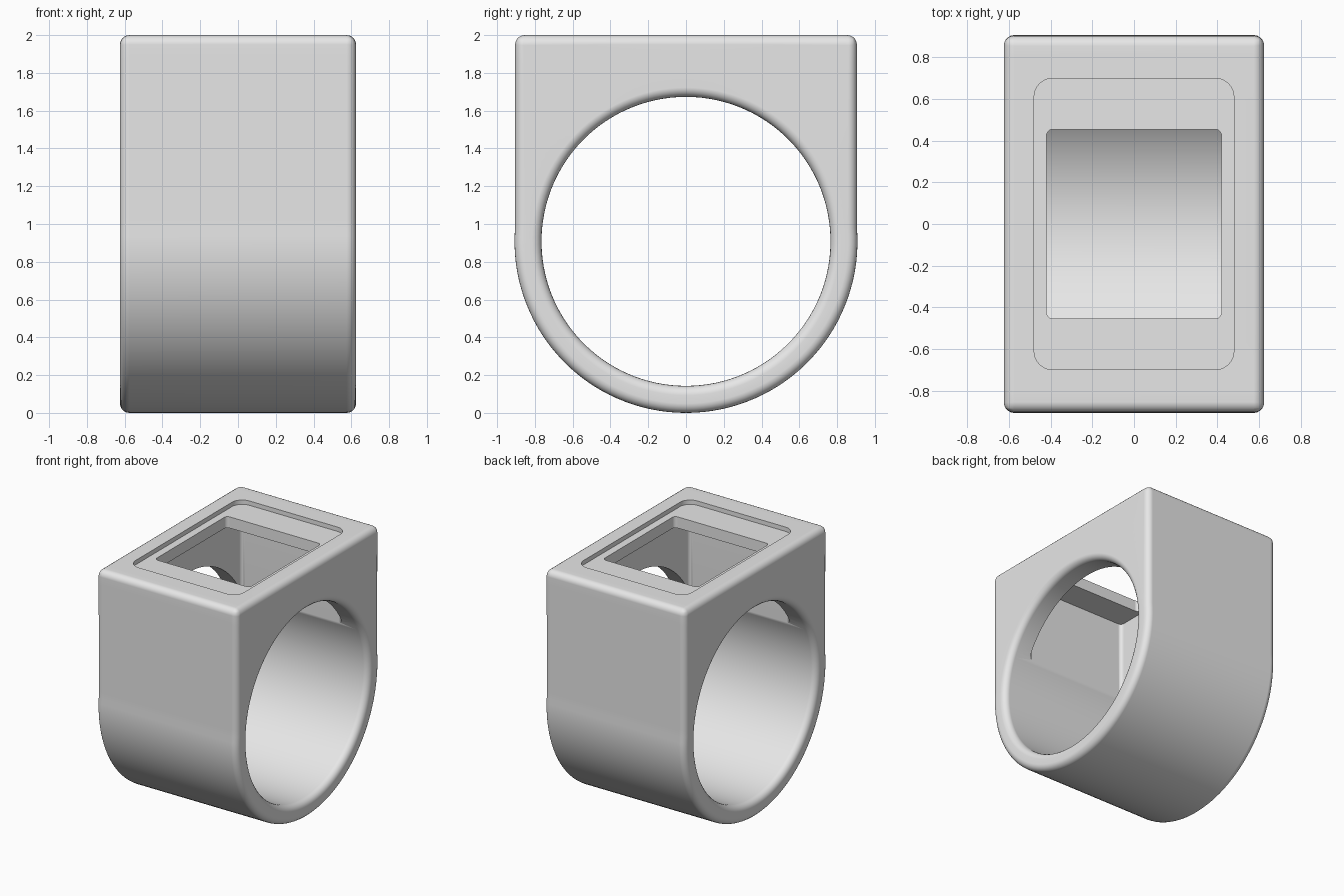
import bpy, bmesh
from math import sin, cos, pi, atan2, asin, radians

cube = bpy.data.objects.get("Cube")
if cube:
    bpy.data.objects.remove(cube, do_unlink=True)

HALF_X, HALF_Y, TOP = 0.625, 0.905, 2.0     # block
OUTER_R, HOLE_R, AXIS_Z = 0.908, 0.765, 0.908   # band


def make_object(name, bm):
    bmesh.ops.recalc_face_normals(bm, faces=bm.faces)
    mesh = bpy.data.meshes.new(name)
    bm.to_mesh(mesh)
    bm.free()
    obj = bpy.data.objects.new(name, mesh)
    bpy.context.collection.objects.link(obj)
    return obj


def apply_modifier(obj, kind, **settings):
    mod = obj.modifiers.new(kind.title(), kind)
    for key, value in settings.items():
        setattr(mod, key, value)
    bpy.context.view_layer.objects.active = obj
    bpy.ops.object.modifier_apply(modifier=mod.name)


def span(a, b, n):
    return [a + (b - a) * i / n for i in range(n)]


def rounded_prism(name, hx, hy, z0, z1, r):
    """Upright prism with a rounded rectangular plan."""
    bm = bmesh.new()
    verts = []
    for k, (sx, sy) in enumerate([(1, 1), (-1, 1), (-1, -1), (1, -1)]):
        for i in range(9):
            a = (k + i / 8) * pi / 2
            verts.append(bm.verts.new((sx * (hx - r) + r * cos(a),
                                       sy * (hy - r) + r * sin(a), z0)))
    base = bm.faces.new(verts)
    ext = bmesh.ops.extrude_face_region(bm, geom=[base])
    moved = [v for v in ext["geom"] if isinstance(v, bmesh.types.BMVert)]
    bmesh.ops.translate(bm, verts=moved, vec=(0, 0, z1 - z0))
    return make_object(name, bm)


# Ring body: square-topped outline around a round finger hole
corner = atan2(TOP - AXIS_Z, HALF_Y)
seam = asin((OUTER_R**2 - HALF_Y**2) ** 0.5 / OUTER_R)
angles = (span(seam, corner, 14) + span(corner, pi - corner, 26)
          + span(pi - corner, pi - seam, 14) + span(pi - seam, 2 * pi + seam, 64))


def outline_radius(a):
    reach = min(HALF_Y / max(abs(cos(a)), 1e-6), (TOP - AXIS_Z) / max(sin(a), 1e-6))
    return reach if seam <= a <= pi - seam else OUTER_R


bm = bmesh.new()
rows = []
for a in angles:
    rows.append([bm.verts.new((x, r * cos(a), AXIS_Z + r * sin(a)))
                 for x, r in ((-HALF_X, HOLE_R), (-HALF_X, outline_radius(a)),
                              (HALF_X, outline_radius(a)), (HALF_X, HOLE_R))])
for p, q in zip(rows, rows[1:] + rows[:1]):
    for i in range(4):
        j = (i + 1) % 4
        bm.faces.new((p[i], p[j], q[j], q[i]))
ring = make_object("ring_body", bm)
apply_modifier(ring, "BEVEL", width=0.05, segments=5, limit_method="ANGLE",
               angle_limit=radians(40))

# Shallow lid recess, window and hollow chamber
for cutter in (rounded_prism("lid_recess_cutter", 0.48, 0.70, 1.965, 2.2, 0.09),
               rounded_prism("window_cutter", 0.42, 0.455, 1.7, 2.1, 0.03),
               rounded_prism("chamber_cutter", 0.45, 0.685, 0.93, 1.875, 0.03)):
    cutter.hide_render = True
    apply_modifier(ring, "BOOLEAN", operation="DIFFERENCE", solver="EXACT", object=cutter)
    bpy.data.objects.remove(cutter, do_unlink=True)

# Plain grey finish
grey = bpy.data.materials.new("plain_grey")
grey.use_nodes = True
colour = (0.8, 0.8, 0.8, 1)
grey.diffuse_color = colour
grey.node_tree.nodes["Principled BSDF"].inputs["Base Color"].default_value = colour
ring.data.materials.clear()
ring.data.materials.append(grey)

# Smooth curves with crisp cut edges
bpy.ops.object.select_all(action="DESELECT")
ring.select_set(True)
bpy.context.view_layer.objects.active = ring
bpy.ops.object.shade_smooth_by_angle(angle=radians(30))
flat = ring.modifiers.new("Weighted Normals", "WEIGHTED_NORMAL")
flat.keep_sharp = True
